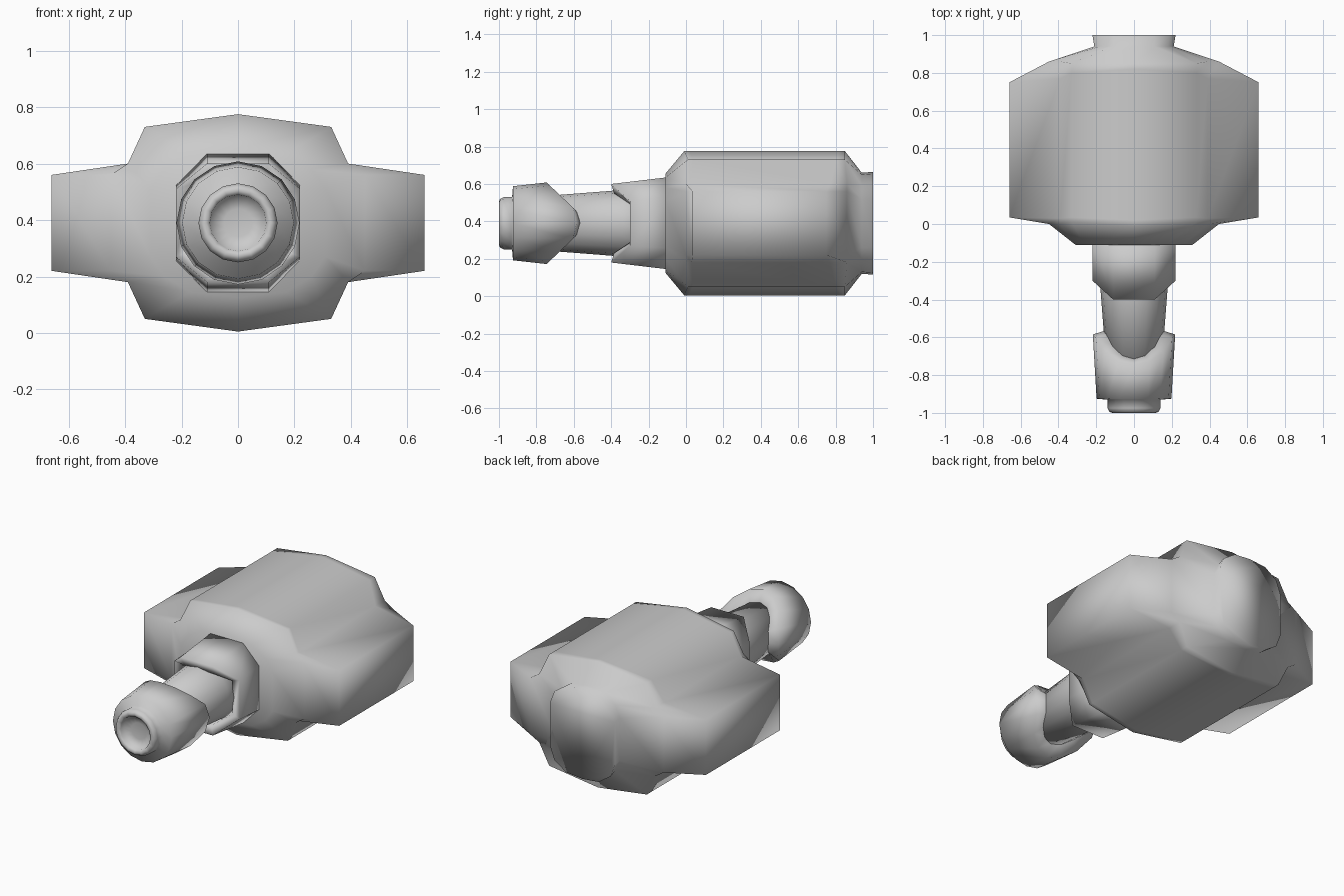
import bpy
import bmesh
import math

CENTRE_Z = 0.39

if "Cube" in bpy.data.objects:
    bpy.data.objects.remove(bpy.data.objects["Cube"], do_unlink=True)

grey = bpy.data.materials.new("grey metal")
grey.use_nodes = True
tone = (0.6, 0.6, 0.6, 1)
grey.diffuse_color = tone
grey.node_tree.nodes["Principled BSDF"].inputs["Base Color"].default_value = tone


def loft(name, rings):
    """Skin closed rings of (x, y, height from axis) points and cap both ends."""
    bm = bmesh.new()
    loops = [[bm.verts.new((x, y, z + CENTRE_Z)) for x, y, z in r] for r in rings]
    for a, b in zip(loops, loops[1:]):
        for i in range(len(a)):
            j = (i + 1) % len(a)
            bm.faces.new((a[i], a[j], b[j], b[i]))
    bm.faces.new(loops[0])
    bm.faces.new(loops[-1])
    bmesh.ops.recalc_face_normals(bm, faces=bm.faces)
    for f in bm.faces:
        f.smooth = True
    mesh = bpy.data.meshes.new(name)
    bm.to_mesh(mesh)
    bm.free()
    mesh.materials.append(grey)
    obj = bpy.data.objects.new(name, mesh)
    bpy.context.collection.objects.link(obj)
    return obj


def mirrored(quarter):
    """Complete a ring from its upper +x quarter, listed from top to side."""
    right = quarter + [(x, y, -z) for x, y, z in reversed(quarter)]
    left = [(-x, y, z) for x, y, z in reversed(right) if x > 0]
    return right + left


def circle(radius, y, sides=16):
    angles = [math.tau * i / sides for i in range(sides)]
    return [(radius * math.cos(a), y, radius * math.sin(a)) for a in angles]


# Body: broad block with a flange on each side
body = [
    [(0, -.11, .265), (.17, -.11, .245), (.26, -.11, .19), (.31, -.11, .12)],
    [(0, -.01, .385), (.33, .01, .34), (.39, 0, .21), (.45, 0, .17)],
    [(0, .02, .385), (.33, .035, .34), (.39, .03, .21), (.66, .035, .17)],
    [(0, .82, .385), (.33, .8, .34), (.39, .77, .21), (.66, .75, .17)],
    [(0, .85, .385), (.33, .85, .34), (.39, .86, .21), (.45, .86, .17)],
    [(0, .94, .27), (.11, .94, .26), (.18, .94, .2), (.21, .94, .13)],
    [(0, 1, .275), (.11, 1, .265), (.19, 1, .21), (.22, 1, .13)],
]
loft("body", [mirrored(q) for q in body])

# Neck: octagonal sleeve with its sides cut back
neck = [
    [(.11, -.08, .248), (.22, -.08, .135)],
    [(.11, -.4, .21), (.22, -.3, .12)],
    [(.09, -.385, .16), (.17, -.295, .1)],
    [(.08, -.28, .15), (.15, -.25, .09)],
]
loft("neck", [mirrored(q) for q in neck])

# Barrel: round rod between neck and tip
loft("barrel", [circle(.185, -.2), circle(.178, -.34), circle(.147, -.74)])


# Tip: head whose rear rim reaches further back on its sides
def swept(radius, y, sweep):
    return [(x, y - sweep * max(0, abs(z) / radius - .3) / .7, z)
            for x, _, z in circle(radius, y)]


tip = [swept(.14, -.56, .15), swept(.218, -.585, .16), circle(.198, -.925),
       circle(.14, -.93), circle(.14, -.975), circle(.13, -.995),
       circle(.115, -1), circle(.1, -.99), circle(.095, -.965),
       circle(.05, -.955)]
loft("tip", tip)
